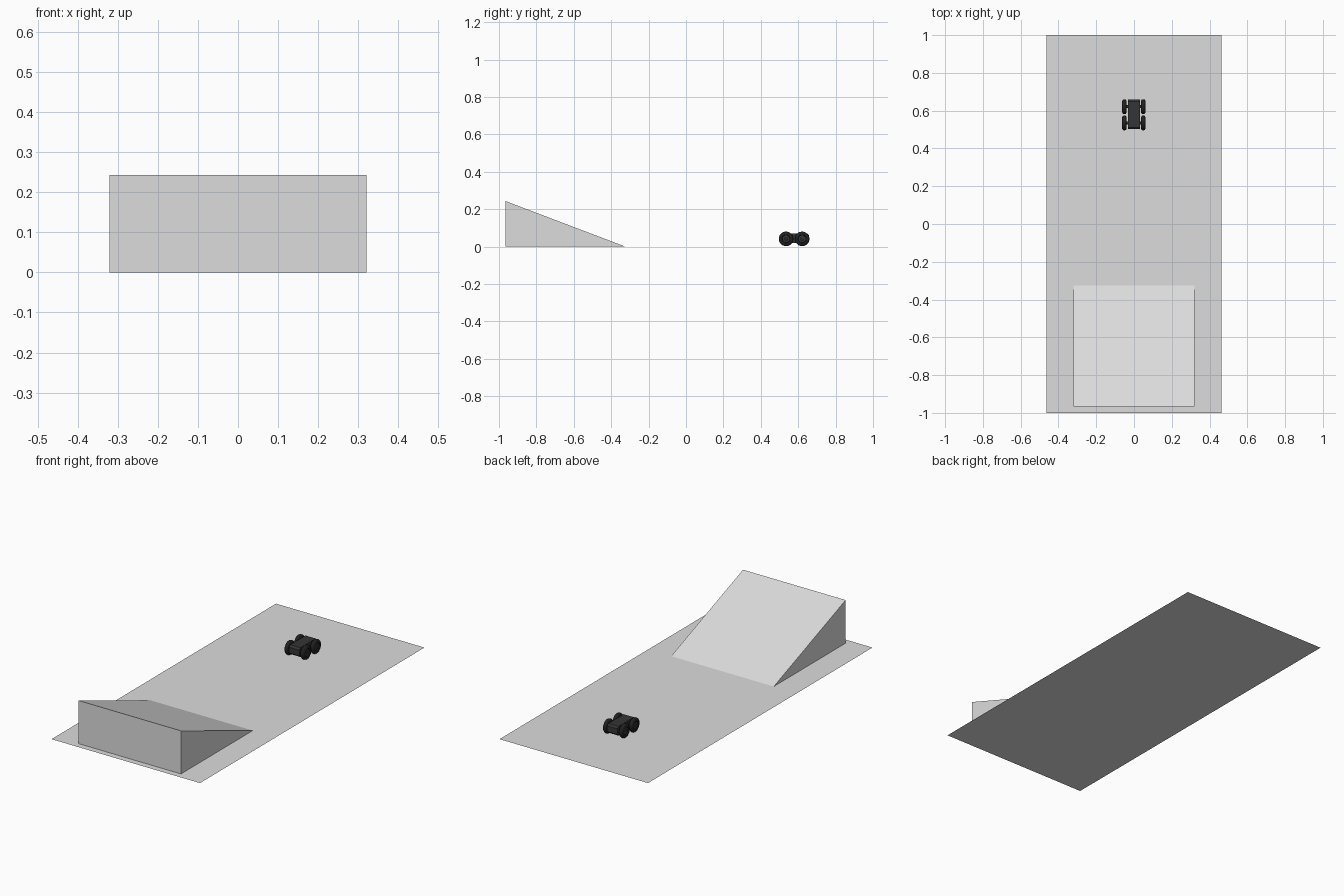
import bpy
import bmesh
import math
from mathutils import Matrix, Vector

cube = bpy.data.objects.get("Cube")
if cube:
    bpy.data.objects.remove(cube, do_unlink=True)


def material(name, value):
    mat = bpy.data.materials.new(name)
    mat.use_nodes = True
    colour = (value, value, value, 1)
    mat.diffuse_color = colour
    mat.node_tree.nodes["Principled BSDF"].inputs["Base Color"].default_value = colour
    return mat


grey = material("light grey", 0.72)
charcoal = material("charcoal", 0.035)
rubber = material("black rubber", 0.015)


def finish(name, bm, mat, smooth=False):
    bmesh.ops.recalc_face_normals(bm, faces=bm.faces[:])
    mesh = bpy.data.meshes.new(name)
    bm.to_mesh(mesh)
    bm.free()
    mesh.materials.append(mat)
    obj = bpy.data.objects.new(name, mesh)
    bpy.context.collection.objects.link(obj)
    if smooth:
        bpy.ops.object.select_all(action="DESELECT")
        obj.select_set(True)
        bpy.context.view_layer.objects.active = obj
        bpy.ops.object.shade_smooth_by_angle(angle=math.radians(35))
    return obj


def extrude_profile(name, points, half_width, mat, x=0):
    """Extrude a (y, z) outline along x."""
    bm = bmesh.new()
    face = bm.faces.new([bm.verts.new((x - half_width, y, z)) for y, z in points])
    out = bmesh.ops.extrude_face_region(bm, geom=[face])
    verts = [v for v in out["geom"] if isinstance(v, bmesh.types.BMVert)]
    bmesh.ops.translate(bm, verts=verts, vec=(2 * half_width, 0, 0))
    return finish(name, bm, mat)


def lathe(name, profile, centre, side, mat):
    """Spin a (x, radius) profile around the x axis."""
    bm = bmesh.new()
    verts = [bm.verts.new((side * x, 0, r)) for x, r in profile]
    edges = [bm.edges.new(pair) for pair in zip(verts, verts[1:])]
    bmesh.ops.spin(bm, geom=verts + edges, cent=(0, 0, 0), axis=(1, 0, 0),
                   angle=math.tau, steps=24, use_duplicate=False)
    bmesh.ops.remove_doubles(bm, verts=bm.verts[:], dist=0.0001)
    bmesh.ops.transform(bm, verts=bm.verts[:], matrix=Matrix.Translation(Vector(centre)))
    return finish(name, bm, mat, True)


# Ground sheet
bm = bmesh.new()
bmesh.ops.create_grid(bm, x_segments=1, y_segments=1, size=1,
                      matrix=Matrix.Diagonal((0.463, 1, 1, 1)))
ground = finish("ground_sheet", bm, grey)

# Wedge ramp
extrude_profile("ramp", [(-0.965, 0), (-0.325, 0), (-0.965, 0.243)], 0.32, grey)

# Rover body with sloped ends
extrude_profile("rover_body",
                [(0.512, 0.018), (0.648, 0.018), (0.658, 0.028),
                 (0.658, 0.06), (0.648, 0.07), (0.512, 0.07),
                 (0.502, 0.06), (0.502, 0.028)], 0.032, charcoal, -0.001)

# Axles, tyres and recessed hubs
TYRE = [(-0.012, 0), (-0.012, 0.03), (-0.008, 0.037), (-0.004, 0.039),
        (0.004, 0.039), (0.008, 0.037), (0.012, 0.03), (0.012, 0.022),
        (0.008, 0.02), (0.008, 0)]
HUB = [(0.007, 0.018), (0.009, 0.018), (0.010, 0.008), (0.012, 0.007), (0.012, 0)]
for end, y in (("front", 0.535), ("rear", 0.621)):
    lathe(end + "_axle", [(-0.05, 0), (-0.05, 0.008), (0.05, 0.008), (0.05, 0)],
          (-0.001, y, 0.041), 1, charcoal)
    for label, side in (("left", 1), ("right", -1)):
        centre = (-0.001 + side * 0.05, y, 0.041)
        lathe(f"{end}_{label}_tyre", TYRE, centre, side, rubber)
        lathe(f"{end}_{label}_hub", HUB, centre, side, charcoal)
